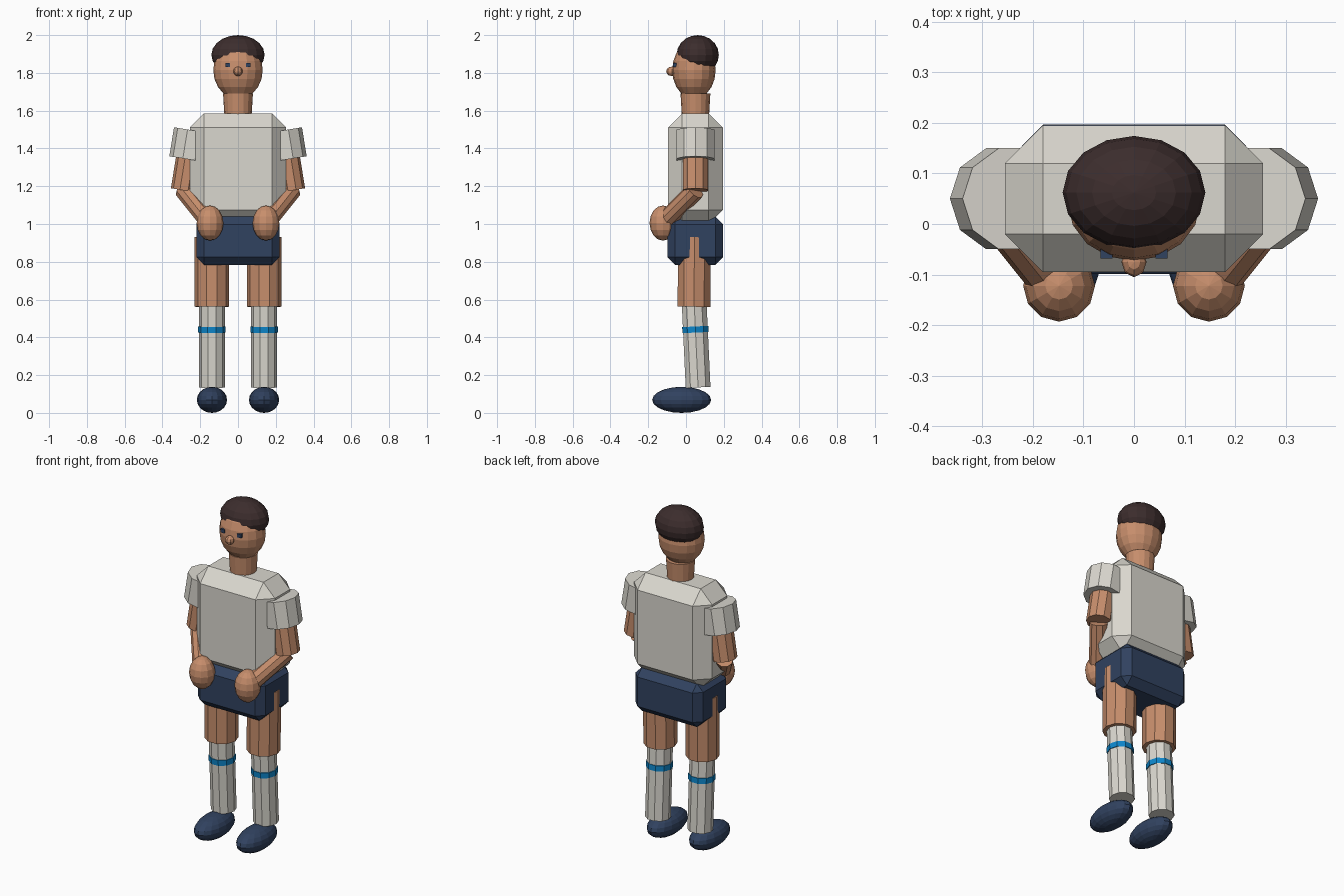
import bpy, bmesh
from mathutils import Matrix, Vector
from math import pi

cube = bpy.data.objects.get("Cube")
if cube:
    bpy.data.objects.remove(cube, do_unlink=True)


def material(name, rgb):
    mat = bpy.data.materials.new(name)
    mat.use_nodes = True
    mat.diffuse_color = (*rgb, 1)
    mat.node_tree.nodes["Principled BSDF"].inputs["Base Color"].default_value = (*rgb, 1)
    return mat


SKIN = material("skin", (0.57, 0.27, 0.15))
CLOTH = material("off_white_cloth", (0.70, 0.68, 0.62))
NAVY = material("navy", (0.03, 0.054, 0.115))
HAIR = material("dark_brown_hair", (0.045, 0.026, 0.026))
BLUE = material("sock_blue", (0.004, 0.24, 0.60))


def finish(name, bm, mat):
    mesh = bpy.data.meshes.new(name)
    bm.to_mesh(mesh)
    bm.free()
    mesh.materials.append(mat)
    obj = bpy.data.objects.new(name, mesh)
    bpy.context.collection.objects.link(obj)
    return obj


def box(name, mat, low, high, bevel=0):
    low, high = Vector(low), Vector(high)
    bm = bmesh.new()
    bmesh.ops.create_cube(bm, size=1)
    bmesh.ops.scale(bm, vec=high - low, verts=bm.verts)
    bmesh.ops.translate(bm, vec=(low + high) / 2, verts=bm.verts)
    if bevel:
        bmesh.ops.bevel(bm, geom=bm.edges[:], offset=bevel, segments=1,
                        profile=0.5, affect='EDGES')
    return finish(name, bm, mat)


def ball(name, mat, center, radii, segments=12, rings=8):
    bm = bmesh.new()
    bmesh.ops.create_uvsphere(bm, u_segments=segments, v_segments=rings, radius=1)
    bmesh.ops.scale(bm, vec=radii, verts=bm.verts)
    bmesh.ops.translate(bm, vec=center, verts=bm.verts)
    return finish(name, bm, mat)


def limb(name, mat, low, high, r_low, r_high=None, sides=10):
    """Capped prism between two points, with corners facing sideways."""
    low, high = Vector(low), Vector(high)
    axis = high - low
    turn = Vector((0, 0, 1)).rotation_difference(axis).to_matrix().to_4x4()
    place = Matrix.Translation((low + high) / 2) @ turn @ Matrix.Rotation(pi / 2, 4, 'Z')
    bm = bmesh.new()
    bmesh.ops.create_cone(bm, cap_ends=True, segments=sides, radius1=r_low,
                          radius2=r_high or r_low, depth=axis.length, matrix=place)
    return finish(name, bm, mat)


# Trunk
box("shirt", CLOTH, (-0.255, -0.095, 1.0), (0.255, 0.195, 1.585), 0.075)
box("shorts", NAVY, (-0.221, -0.099, 0.783), (0.221, 0.197, 1.04), 0.042)

# Head
limb("neck", SKIN, (0, 0.05, 1.54), (0, 0.05, 1.69), 0.07, 0.079, 16)
ball("head", SKIN, (0, 0.042, 1.815), (0.131, 0.115, 0.153), 16, 10)
ball("hair", HAIR, (0, 0.062, 1.895), (0.141, 0.112, 0.105), 16, 10)
ball("nose", SKIN, (0, -0.075, 1.808), (0.025, 0.03, 0.025), 8, 6)

# Paired parts
for side, s in (("left", 1), ("right", -1)):
    box(side + "_eye", NAVY, (s * 0.054 - 0.012, -0.068, 1.832),
        (s * 0.054 + 0.012, -0.046, 1.853))

    # Arm
    shoulder, cuff = (s * 0.235, 0.05, 1.495), (s * 0.26, 0.05, 1.342)
    elbow, wrist = (s * 0.286, 0.05, 1.178), (s * 0.148, -0.122, 1.005)
    limb(side + "_sleeve", CLOTH, cuff, shoulder, 0.105)
    limb(side + "_upper_arm", SKIN, elbow, shoulder, 0.07)
    limb(side + "_forearm", SKIN, wrist, elbow, 0.05)
    ball(side + "_hand", SKIN, wrist, (0.071, 0.071, 0.093))

    # Leg
    x = s * 0.138
    knee, ankle = Vector((x, 0.044, 0.565)), Vector((x, 0.064, 0.135))
    limb(side + "_thigh", SKIN, (x, 0.042, 0.562), (x, 0.045, 0.93), 0.091)
    limb(side + "_sock", CLOTH, ankle, knee, 0.069)
    limb(side + "_sock_band", BLUE, ankle.lerp(knee, 0.675),
         ankle.lerp(knee, 0.75), 0.073)
    ball(side + "_shoe", NAVY, (x, -0.023, 0.069), (0.08, 0.156, 0.069), 16, 10)
